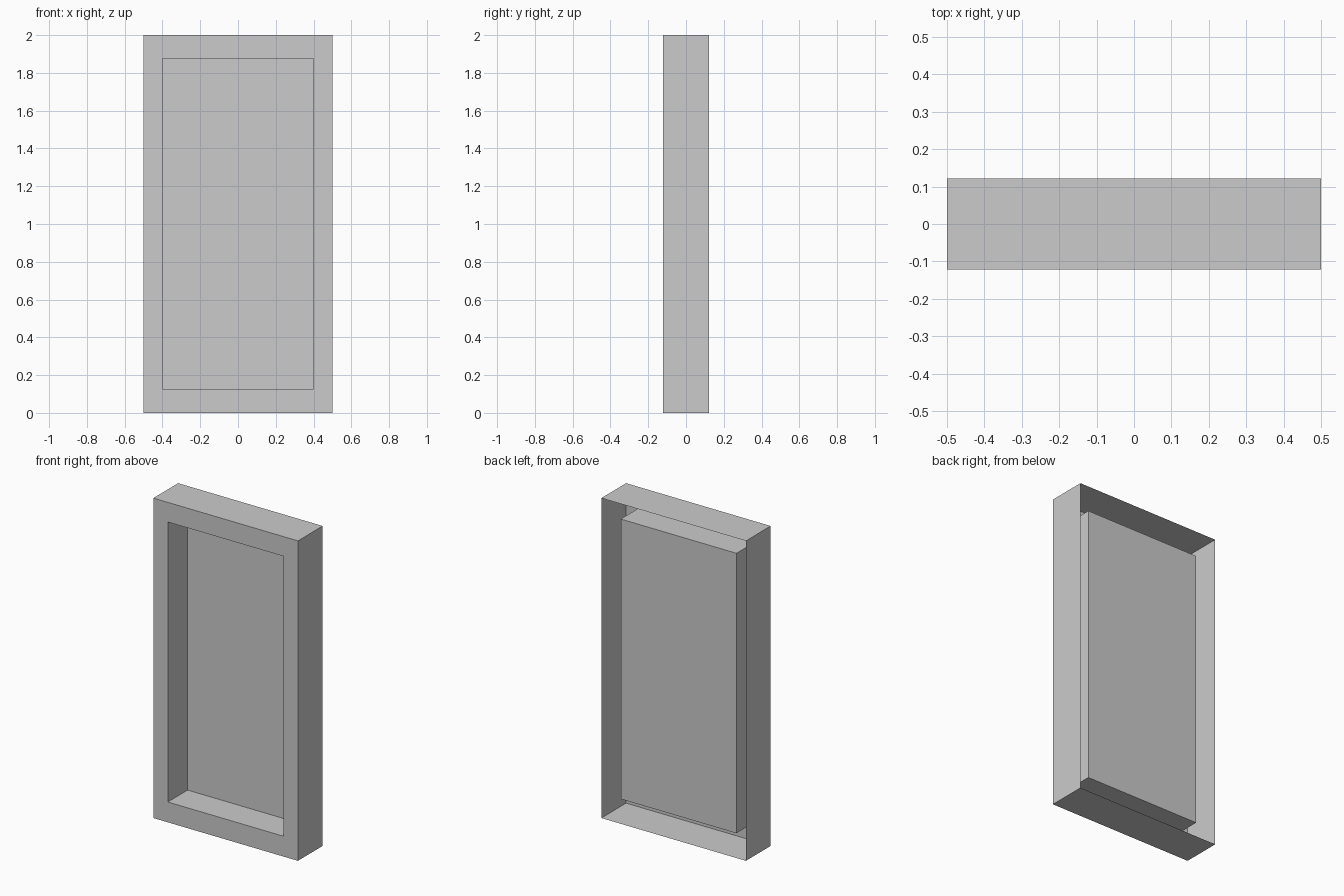
import bpy, bmesh

if "Cube" in bpy.data.objects:
    bpy.data.objects.remove(bpy.data.objects["Cube"])


def ring(bm, half_width, bottom, top, y):
    """Rectangle of vertices in the XZ plane at depth y."""
    corners = [(-half_width, bottom), (half_width, bottom),
               (half_width, top), (-half_width, top)]
    return [bm.verts.new((x, y, z)) for x, z in corners]


def sleeve(bm, a, b):
    """Join two rectangles with four faces."""
    for i in range(4):
        j = (i + 1) % 4
        bm.faces.new((a[i], a[j], b[j], b[i]))


HALF_DEPTH = 0.122
PANEL_Y = 0.073

bm = bmesh.new()
outer_back = ring(bm, 0.5, 0.0, 2.0, HALF_DEPTH)
outer_front = ring(bm, 0.5, 0.0, 2.0, -HALF_DEPTH)
inner_front = ring(bm, 0.4, 0.127, 1.877, -HALF_DEPTH)
inner_back = ring(bm, 0.4, 0.127, 1.877, PANEL_Y)

# Outer walls (open at the back), front border, recess walls
sleeve(bm, outer_back, outer_front)
sleeve(bm, outer_front, inner_front)
sleeve(bm, inner_front, inner_back)
# Recessed panel
bm.faces.new(inner_back)

# Make the visible front border face -y, and all faces agree with it
bm.normal_update()
if bm.faces[:][4].normal.y > 0:
    bmesh.ops.reverse_faces(bm, faces=bm.faces[:])

mesh = bpy.data.meshes.new("recessed_frame")
bm.to_mesh(mesh)
bm.free()
frame = bpy.data.objects.new("recessed_frame", mesh)
bpy.context.collection.objects.link(frame)
